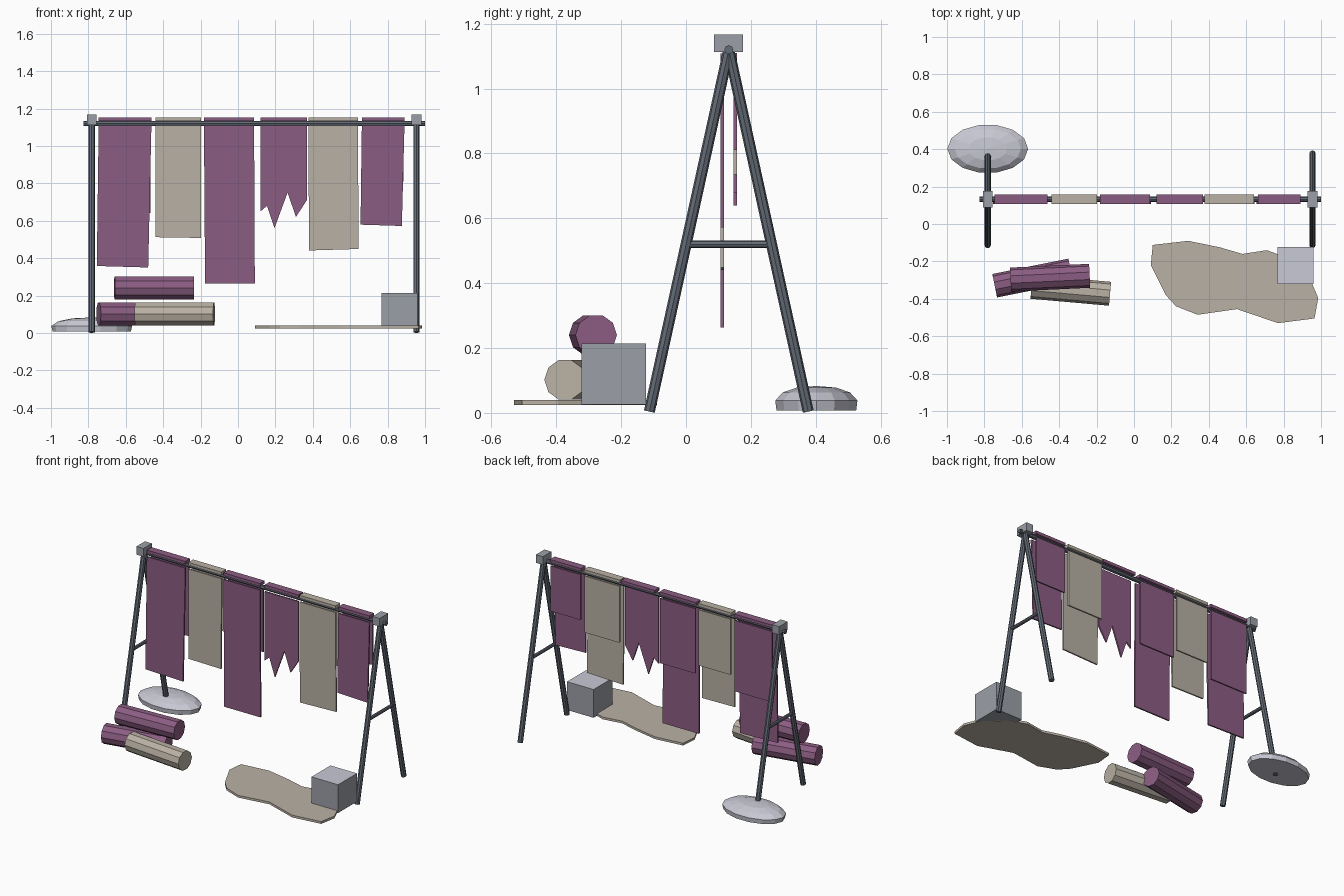
import bpy, bmesh, math
from mathutils import Vector

if "Cube" in bpy.data.objects:
    bpy.data.objects.remove(bpy.data.objects["Cube"], do_unlink=True)


def material(name, r, g, b):
    m = bpy.data.materials.new(name)
    m.use_nodes = True
    m.diffuse_color = (r, g, b, 1)
    m.node_tree.nodes["Principled BSDF"].inputs["Base Color"].default_value = (r, g, b, 1)
    return m


STEEL = material("dark_steel", .125, .147, .18)
GREY = material("mid_grey", .33, .35, .39)
PALE = material("pale_grey", .58, .585, .66)
PURPLE = material("plum_cloth", .26, .11, .224)
BEIGE = material("linen_cloth", .49, .443, .374)


def finish(name, bm, *mats):
    bmesh.ops.recalc_face_normals(bm, faces=bm.faces)
    mesh = bpy.data.meshes.new(name)
    bm.to_mesh(mesh)
    bm.free()
    for m in mats:
        mesh.materials.append(m)
    ob = bpy.data.objects.new(name, mesh)
    bpy.context.collection.objects.link(ob)
    return ob


def box(name, lo, hi, *mats):
    bm = bmesh.new()
    bmesh.ops.create_cube(bm, size=1)
    lo, hi = Vector(lo), Vector(hi)
    for v in bm.verts:
        v.co = (lo + hi) / 2 + v.co * (hi - lo)
    return finish(name, bm, *mats)


def rod(name, a, b, radius, sides, mat):
    """Flat-sided cylinder from a to b, with a flat facing up."""
    a, b = Vector(a), Vector(b)
    axis = (b - a).normalized()
    side = axis.cross((0, 0, 1)).normalized()
    up = side.cross(axis)
    bm = bmesh.new()
    rings = []
    for p in (a, b):
        rings.append([bm.verts.new(p + radius * (side * math.cos(t) + up * math.sin(t)))
                      for t in (math.tau * i / sides for i in range(sides))])
        bm.faces.new(rings[-1])
    for i in range(sides):
        j = (i + 1) % sides
        bm.faces.new((rings[0][i], rings[0][j], rings[1][j], rings[1][i]))
    return finish(name, bm, mat)


def slab(name, points, offset, mat):
    """Extrude a closed 3D outline by an offset."""
    bm = bmesh.new()
    face = bm.faces.new([bm.verts.new(p) for p in points])
    new = bmesh.ops.extrude_face_region(bm, geom=[face], use_keep_orig=True)
    bmesh.ops.translate(bm, vec=offset,
                        verts=[g for g in new["geom"] if isinstance(g, bmesh.types.BMVert)])
    return finish(name, bm, mat)


# A-shaped end frames and the rail
MID_Y, RAIL_Z = .132, 1.12
for side, x in (("right", -.782), ("left", .954)):
    for end, y in (("front", -.113), ("back", .377)):
        rod(f"{side}_{end}_leg", (x, y, .004), (x, MID_Y, RAIL_Z), .017, 8, STEEL)
    rod(f"{side}_cross_brace", (x, .01, .52), (x, .254, .52), .011, 8, STEEL)
    box(f"{side}_top_bracket", (x - .026, .087, 1.113), (x + .026, .176, 1.167), GREY)
rod("rail", (-.825, MID_Y, RAIL_Z), (1, MID_Y, RAIL_Z), .014, 8, STEEL)

# Hanging cloths: top left x, top right x, bottom edge points, back hem height
CLOTHS = [
    (-.745, -.463, [(-.755, .358), (-.48, .35)], .64, PURPLE),
    (-.44, -.197, [(-.44, .512), (-.199, .508)], .74, BEIGE),
    (-.182, .086, [(-.176, .264), (.09, .264)], .68, PURPLE),
    (.12, .368, [(.12, .65), (.155, .68), (.195, .56), (.265, .75), (.31, .62), (.368, .71)],
     None, PURPLE),
    (.376, .641, [(.38, .441), (.645, .449)], .735, BEIGE),
    (.662, .89, [(.655, .579), (.876, .572)], .81, PURPLE),
]
for n, (x0, x1, hem, back, mat) in enumerate(CLOTHS, 1):
    outline = [(x1, .107, 1.108), (x0, .107, 1.108)] + [(x, .107, z) for x, z in hem]
    slab(f"cloth_{n}_front", outline, (0, .01, 0), mat)
    box(f"cloth_{n}_fold", (x0, .107, 1.132), (x1, .157, 1.152), mat)
    if back:
        box(f"cloth_{n}_back", (x0 + .004, .147, back), (x1 - .004, .157, 1.11), mat)

# Stacked cloth rolls
rod("upper_roll", (-.66, -.297, .24), (-.237, -.277, .24), .064, 10, PURPLE)
rod("lower_roll", (-.745, -.33, .102), (-.338, -.248, .102), .064, 10, PURPLE)
rod("linen_roll", (-.548, -.336, .102), (-.128, -.373, .102), .064, 10, BEIGE)

# Irregular ground cloth
MAT = [(.09, -.22), (.1, -.112), (.29, -.09), (.46, -.125), (.58, -.16), (.71, -.14), (.82, -.18),
       (.94, -.29), (.985, -.395), (.965, -.505), (.77, -.53), (.55, -.455), (.34, -.485),
       (.225, -.44), (.17, -.38)]
slab("ground_cloth", [(x, y, .025) for x, y in MAT], (0, 0, .015), BEIGE)

# Crate with a pale top
crate = box("crate", (.766, -.322, .026), (.961, -.124, .214), GREY, PALE)
for f in crate.data.polygons:
    f.material_index = int(f.normal.z > .5)

# Low oval mound with a flat base
bm = bmesh.new()
rings = []
for z, s in ((.008, .97), (.038, 1), (.063, .82), (.078, .48)):
    rings.append([bm.verts.new((-.782 + .216 * s * math.cos(t), .402 + .13 * s * math.sin(t), z))
                  for t in (math.tau * i / 14 for i in range(14))])
apex = bm.verts.new((-.782, .402, .083))
bm.faces.new(rings[0])
for i in range(14):
    j = (i + 1) % 14
    for a, b in zip(rings, rings[1:]):
        bm.faces.new((a[i], a[j], b[j], b[i]))
    bm.faces.new((rings[-1][i], rings[-1][j], apex))
finish("mound", bm, PALE)
